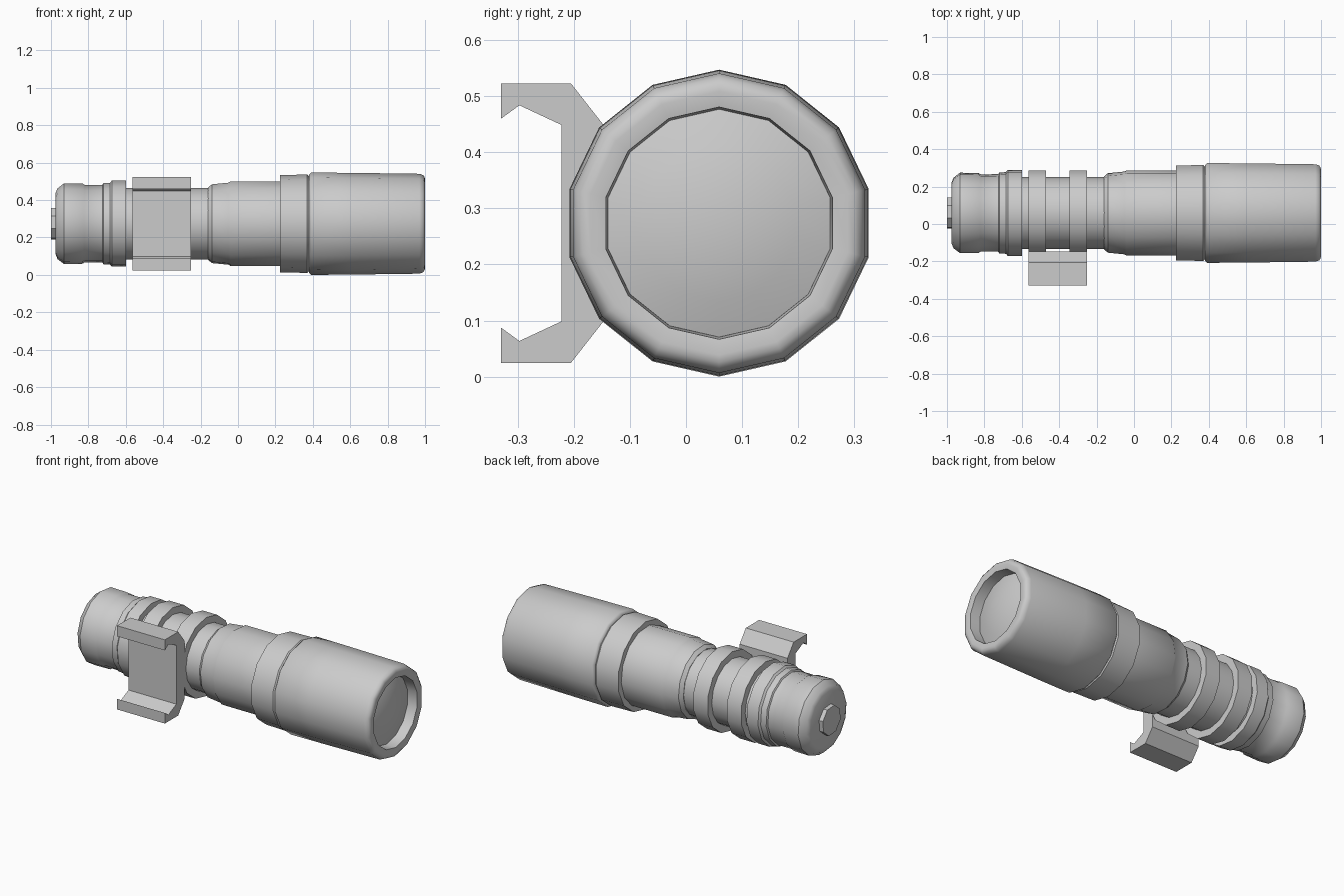
import bpy, bmesh, math

if "Cube" in bpy.data.objects:
    bpy.data.objects.remove(bpy.data.objects["Cube"])

CY, CZ = 0.059, 0.2735   # axis of the torch body


def finish(name, bm, angle):
    bmesh.ops.remove_doubles(bm, verts=bm.verts, dist=1e-5)
    bmesh.ops.recalc_face_normals(bm, faces=bm.faces)
    me = bpy.data.meshes.new(name)
    bm.to_mesh(me)
    bm.free()
    ob = bpy.data.objects.new(name, me)
    bpy.context.collection.objects.link(ob)
    bpy.ops.object.select_all(action='DESELECT')
    ob.select_set(True)
    bpy.context.view_layer.objects.active = ob
    if angle:
        bpy.ops.object.shade_smooth_by_angle(angle=math.radians(angle))
    return ob


def lathe(name, profile, sides=14, angle=35, closed=False, phase=0.0):
    """Spin (x, radius) points around the torch axis."""
    bm = bmesh.new()
    rings = []
    for x, r in profile:
        rings.append([bm.verts.new((x,
                                    CY + r * math.sin(phase + 2 * math.pi * i / sides),
                                    CZ - r * math.cos(phase + 2 * math.pi * i / sides)))
                      for i in range(sides)])
    pairs = list(zip(rings, rings[1:]))
    if closed:
        pairs.append((rings[-1], rings[0]))
    for a, b in pairs:
        for i in range(sides):
            j = (i + 1) % sides
            bm.faces.new((a[i], a[j], b[j], b[i]))
    return finish(name, bm, angle)


# tail switch and tail cap
lathe("tail_button", [(-0.96, 0), (-0.96, 0.087), (-1.0, 0.087), (-1.0, 0)], sides=8, phase=0.3)
lathe("tail_cap", [(-0.975, 0), (-0.975, 0.165), (-0.965, 0.19), (-0.93, 0.217), (-0.83, 0.215),
                   (-0.82, 0.208), (-0.725, 0.209), (-0.72, 0.218), (-0.685, 0.22),
                   (-0.675, 0.231), (-0.6, 0.231), (-0.6, 0)], phase=0.1)

# narrow tube held by the clamp
lathe("battery_tube", [(-0.61, 0), (-0.61, 0.192), (-0.15, 0.192), (-0.15, 0)], sides=16)

# main barrel
lathe("barrel", [(-0.16, 0), (-0.16, 0.195), (-0.14, 0.213), (-0.05, 0.222), (-0.04, 0.229),
                 (0.24, 0.229), (0.24, 0)], phase=0.15)
lathe("collar", [(0.225, 0), (0.225, 0.26), (0.37, 0.263), (0.385, 0.25), (0.395, 0.25), (0.395, 0)])

# head with a deep front rim
lathe("head", [(0.38, 0), (0.38, 0.262), (0.392, 0.2735), (0.6, 0.272), (0.97, 0.267), (0.99, 0.26),
               (0.998, 0.248), (1.0, 0.235), (0.995, 0.207), (0.93, 0.203), (0.93, 0)], angle=50)

# domed lens
lathe("lens", [(0.92, 0.204), (0.935, 0.203), (0.955, 0.14), (0.968, 0.07), (0.972, 0)], sides=14)

# two clamp rings
for label, x0 in (("rear", -0.565), ("front", -0.345)):
    x1 = x0 + 0.095
    lathe("clamp_ring_" + label, [(x0, 0.188), (x0, 0.234), (x1, 0.234), (x1, 0.188)], closed=True)

# rail mount: half profile in (y, height from the axis), mirrored
half = [(-0.147, 0.175), (-0.205, 0.249), (-0.33, 0.249), (-0.33, 0.186), (-0.297, 0.21), (-0.222, 0.175)]
outline = half + [(y, -h) for y, h in reversed(half)]
bm = bmesh.new()
face = bm.faces.new([bm.verts.new((-0.565, y, CZ + h)) for y, h in outline])
ext = bmesh.ops.extrude_face_region(bm, geom=[face], use_keep_orig=True)
bmesh.ops.translate(bm, vec=(0.315, 0, 0),
                    verts=[v for v in ext["geom"] if isinstance(v, bmesh.types.BMVert)])
finish("rail_mount", bm, None)
